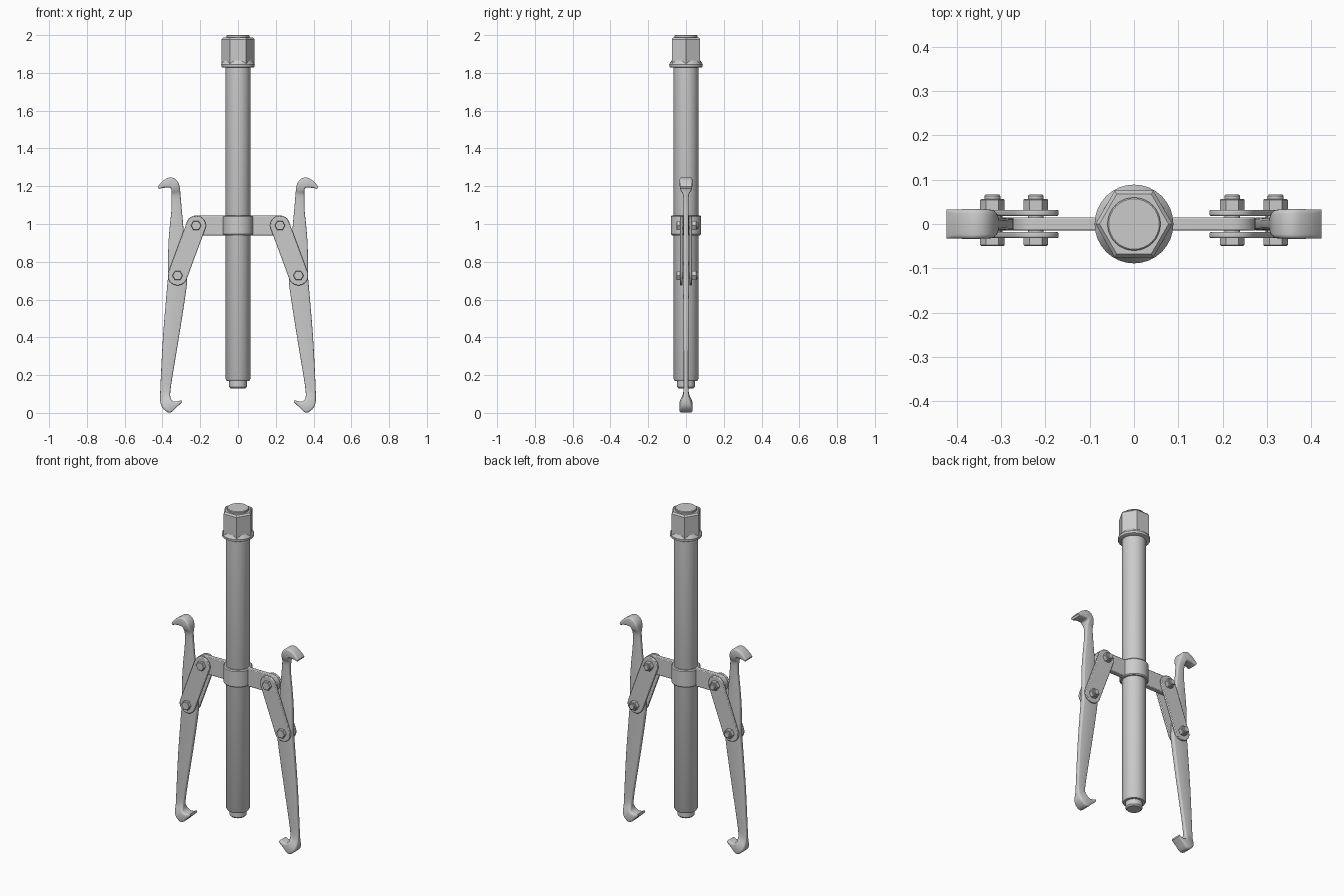
import bpy, bmesh, math
from mathutils import Vector, Matrix

if "Cube" in bpy.data.objects:
    bpy.data.objects.remove(bpy.data.objects["Cube"])


def finish(name, bm, mirror=False, bevel=0, angle=35):
    bmesh.ops.recalc_face_normals(bm, faces=bm.faces)
    me = bpy.data.meshes.new(name)
    bm.to_mesh(me)
    bm.free()
    ob = bpy.data.objects.new(name, me)
    bpy.context.collection.objects.link(ob)
    if bevel:
        m = ob.modifiers.new("bevel", 'BEVEL')
        m.width, m.segments, m.limit_method = bevel, 2, 'ANGLE'
        m.angle_limit = math.radians(50)
    if mirror:
        ob.modifiers.new("mirror", 'MIRROR').use_mirror_merge = False
    bpy.ops.object.select_all(action='DESELECT')
    bpy.context.view_layer.objects.active = ob
    ob.select_set(True)
    bpy.ops.object.shade_smooth_by_angle(angle=math.radians(angle))
    return ob


def skin(rings):
    bm = bmesh.new()
    vs = [[bm.verts.new(p) for p in r] for r in rings]
    n = len(vs[0])
    for a, b in zip(vs, vs[1:]):
        for i in range(n):
            bm.faces.new((a[i], a[(i + 1) % n], b[(i + 1) % n], b[i]))
    bm.faces.new(vs[0])
    bm.faces.new(vs[-1])
    return bm


def lathe(name, profile, segs=32, along_y=None, mirror=False):
    """Spin (radius, height) pairs about z, or about y through (x, z)."""
    bm = skin([[(r * math.cos(2 * math.pi * i / segs), r * math.sin(2 * math.pi * i / segs), z)
                for i in range(segs)] for r, z in profile])
    if along_y:
        M = Matrix.Translation((along_y[0], 0, along_y[1])) @ Matrix.Rotation(-math.pi / 2, 4, 'X')
        bm.transform(M)
    return finish(name, bm, mirror)


def capsule(name, p, q, r, y0, y1, mirror):
    """Plate with round ends lying in the xz plane."""
    p, q = Vector(p), Vector(q)
    d = q - p
    base = math.atan2(d.y, d.x)
    pts = []
    for c, start in ((q, base - math.pi / 2), (p, base + math.pi / 2)):
        for i in range(13):
            a = start + math.pi * i / 12
            pts.append((c.x + r * math.cos(a), c.y + r * math.sin(a)))
    bm = skin([[(x, y, z) for x, z in pts] for y in (y0, y1)])
    return finish(name, bm, mirror, bevel=0.004)


# Centre screw with stepped tip, and its flanged hex head
lathe("screw_shaft", [(.040, .13), (.047, .138), (.047, .17), (.060, .17), (.066, .18), (.066, 1.84)])
lathe("head_flange", [(.080, 1.828), (.088, 1.832), (.089, 1.845), (.076, 1.866)])
lathe("head_hex", [(.087, 1.84), (.087, 1.978), (.078, 1.988)], 6)
lathe("head_cap", [(.060, 1.98), (.060, 1.997), (.057, 2.0)])

# Yoke: hub and crossbar
lathe("yoke_hub", [(.062, .94), (.075, .94), (.080, .946), (.080, 1.039), (.075, 1.045), (.062, 1.045)])
TOP, LOW = (.222, .992), (.32, .727)
capsule("yoke_crossbar", (-TOP[0], TOP[1]), TOP, .053, -.015, .015, False)

# Link plates, front and back, on both sides
for tag, s in (("front", -1), ("back", 1)):
    capsule("link_plate_" + tag, TOP, LOW, .052, s * .018, s * .032, True)

# Bolts with hex heads and nuts
for tag, at in (("upper", TOP), ("lower", LOW)):
    lathe("bolt_shank_" + tag, [(.018, -.04), (.018, .063), (.015, .067)], 20, at, True)
    lathe("bolt_head_" + tag, [(.025, -.050), (.028, -.047), (.028, -.031)], 6, at, True)
    lathe("bolt_nut_" + tag, [(.028, .031), (.028, .054), (.025, .057)], 6, at, True)

# Jaw stations from outward top hook to inward bottom hook:
# inner x, inner z, outer x, outer z, half thickness
JAW = [(.424, 1.198, .418, 1.186, .033), (.400, 1.226, .395, 1.191, .033),
       (.365, 1.246, .368, 1.193, .034), (.335, 1.240, .357, 1.190, .033),
       (.314, 1.215, .353, 1.184, .032), (.307, 1.182, .352, 1.172, .026),
       (.304, 1.150, .352, 1.150, .015), (.298, 1.080, .352, 1.080, .013),
       (.289, .980, .362, .980, .013), (.282, .880, .369, .880, .014),
       (.271, .727, .371, .727, .015), (.273, .660, .376, .660, .015),
       (.308, .430, .396, .420, .013), (.346, .200, .408, .200, .012),
       (.358, .115, .412, .100, .014), (.358, .083, .410, .050, .026),
       (.351, .067, .394, .020, .033), (.338, .060, .360, .001, .034),
       (.318, .062, .325, .030, .033), (.300, .068, .297, .056, .032)]


def spline(a, b, c, d, t):
    return [.5 * (2 * q + (r - p) * t + (2 * p - 5 * q + 4 * r - s) * t * t
                  + (3 * q - p - 3 * r + s) * t ** 3) for p, q, r, s in zip(a, b, c, d)]


def section(st):
    """Rounded rectangle between the inner and outer edge points."""
    ax, az, bx, bz, h = st
    a, b = Vector((ax, 0, az)), Vector((bx, 0, bz))
    mid, half = (a + b) / 2, (b - a) / 2
    u = half.normalized()
    w = half.length
    r = min(.010, w * .6, h * .6)
    ring = []
    for k, (su, sy) in enumerate(((1, 1), (-1, 1), (-1, -1), (1, -1))):
        for j in range(4):
            t = math.pi / 2 * (k + j / 3)
            ring.append(mid + u * (su * (w - r) + r * math.cos(t))
                        + Vector((0, sy * (h - r) + r * math.sin(t), 0)))
    return ring


rings = []
for i in range(len(JAW) - 1):
    quad = [JAW[min(max(i + k, 0), len(JAW) - 1)] for k in (-1, 0, 1, 2)]
    rings += [section(spline(*quad, t / 3)) for t in range(3)]
rings.append(section(JAW[-1]))
finish("jaw_arms", skin(rings), mirror=True, angle=40)
